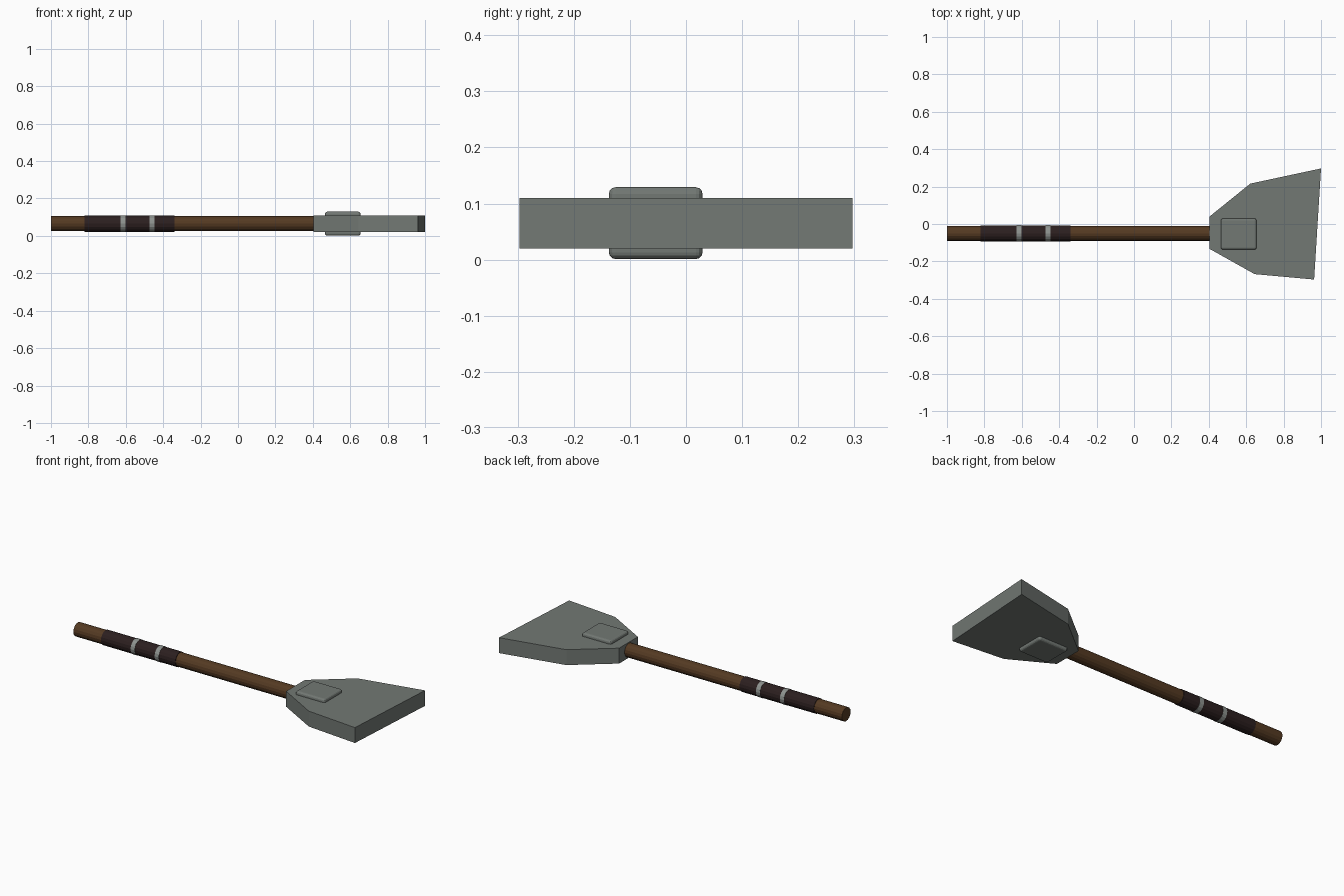
import bpy
import bmesh
from math import pi

cube = bpy.data.objects.get("Cube")
if cube:
    bpy.data.objects.remove(cube, do_unlink=True)

MID_Z = 0.065
HANDLE_Y = -0.05


def make_material(name, rgb):
    mat = bpy.data.materials.new(name)
    mat.use_nodes = True
    mat.diffuse_color = (*rgb, 1)
    mat.node_tree.nodes["Principled BSDF"].inputs["Base Color"].default_value = (*rgb, 1)
    return mat


wood = make_material("brown wood", (0.09, 0.042, 0.016))
leather = make_material("dark leather", (0.025, 0.014, 0.014))
stone = make_material("grey stone", (0.17, 0.19, 0.175))
metal = make_material("pale band", (0.27, 0.29, 0.275))


def rod(name, x0, x1, radius, mat):
    """Sixteen-sided cylinder lying along x."""
    bpy.ops.mesh.primitive_cylinder_add(
        vertices=16, radius=radius, depth=x1 - x0,
        location=((x0 + x1) / 2, HANDLE_Y, MID_Z), rotation=(0, pi / 2, 0))
    obj = bpy.context.object
    obj.name = name
    obj.data.materials.append(mat)
    return obj


# Handle, wrapped grip and its two bands
rod("handle", -1.0, 0.45, 0.04, wood)
rod("grip", -0.82, -0.34, 0.043, leather)
for name, x in (("outer_band", -0.615), ("inner_band", -0.46)):
    rod(name, x - 0.013, x + 0.013, 0.0445, metal)

# Flared head: outline extruded through its thickness
outline = [(0.404, 0.04), (0.404, -0.133), (0.645, -0.268),
           (0.963, -0.297), (1.0, 0.297), (0.622, 0.216)]
bm = bmesh.new()
base = bm.faces.new([bm.verts.new((x, y, 0.02)) for x, y in outline])
side = bmesh.ops.extrude_face_region(bm, geom=[base])
bmesh.ops.translate(bm, vec=(0, 0, 0.09),
                    verts=[v for v in side["geom"] if isinstance(v, bmesh.types.BMVert)])
bmesh.ops.recalc_face_normals(bm, faces=bm.faces)
mesh = bpy.data.meshes.new("head")
bm.to_mesh(mesh)
bm.free()
mesh.materials.append(stone)
bpy.context.collection.objects.link(bpy.data.objects.new("head", mesh))

# Rounded block passing through the head, raised on both faces
bpy.ops.mesh.primitive_cube_add(size=1, location=(0.56, -0.054, MID_Z))
block = bpy.context.object
block.name = "head_block"
block.scale = (0.19, 0.167, 0.128)
bpy.ops.object.transform_apply(location=False, rotation=False, scale=True)
block.data.materials.append(stone)
bevel = block.modifiers.new("rounded edges", 'BEVEL')
bevel.width = 0.012
bevel.segments = 3
